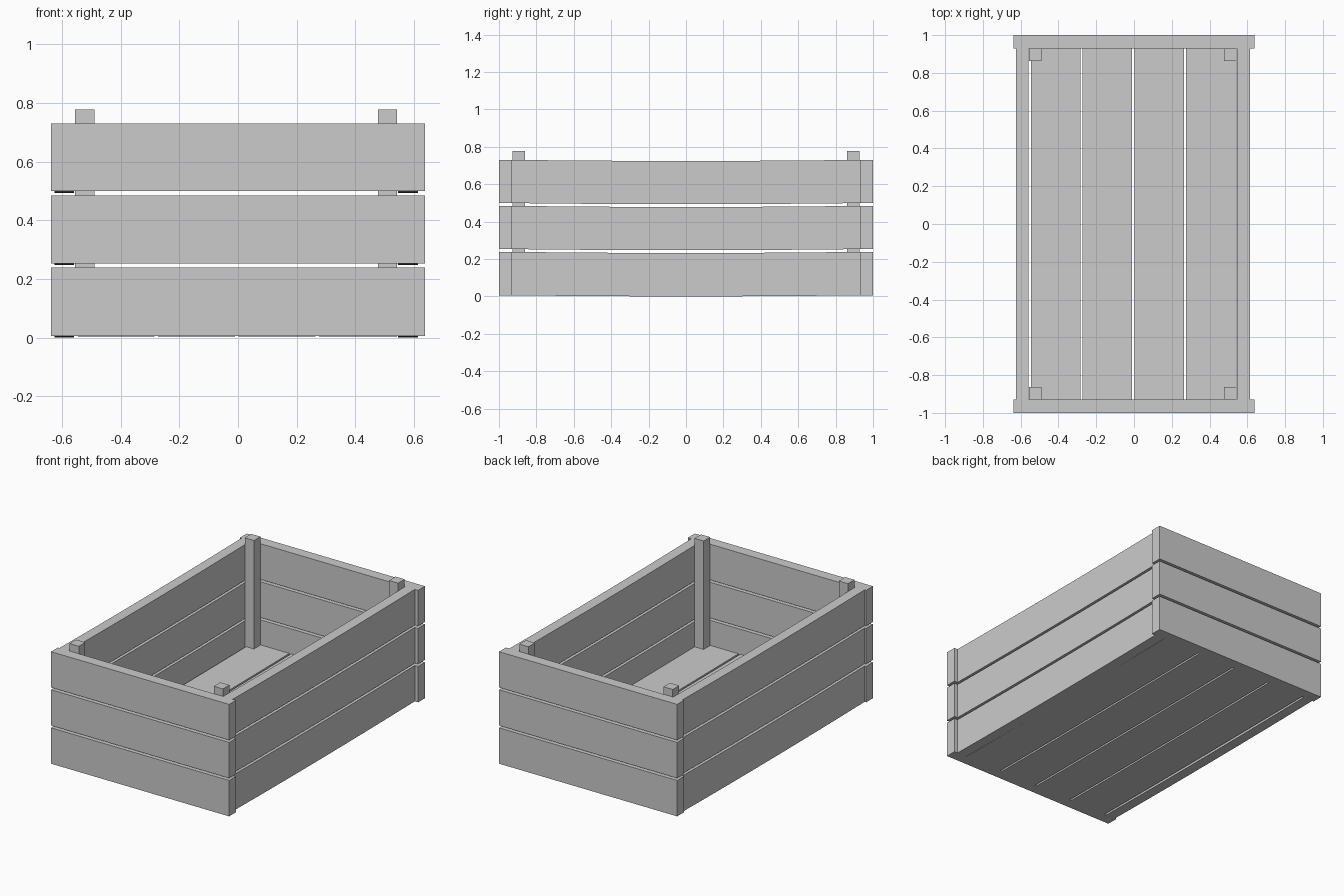
import bpy, bmesh

if "Cube" in bpy.data.objects:
    bpy.data.objects.remove(bpy.data.objects["Cube"])


def board(name, x, y, z, sag=0.0, segs=1):
    """Box between the given (min, max) ranges, split along y and sagging in its middle."""
    bm = bmesh.new()
    bmesh.ops.create_cube(bm, size=1)
    if segs > 1:
        long_edges = [e for e in bm.edges
                      if abs(e.verts[0].co.y - e.verts[1].co.y) > 0.5]
        bmesh.ops.subdivide_edges(bm, edges=long_edges, cuts=segs - 1, use_grid_fill=True)
    for v in bm.verts:
        t = 2 * v.co.y
        v.co.x = x[0] + (v.co.x + 0.5) * (x[1] - x[0])
        v.co.y = y[0] + (v.co.y + 0.5) * (y[1] - y[0])
        v.co.z = z[0] + (v.co.z + 0.5) * (z[1] - z[0]) - sag * (1 - t * t)
    bmesh.ops.recalc_face_normals(bm, faces=bm.faces)
    mesh = bpy.data.meshes.new(name)
    bm.to_mesh(mesh)
    bm.free()
    obj = bpy.data.objects.new(name, mesh)
    bpy.context.collection.objects.link(obj)
    return obj


END = 0.93      # inner face of the end boards
rows = [("lower", (0.006, 0.238)), ("middle", (0.253, 0.484)), ("upper", (0.499, 0.73))]

# Wall slats: straight end boards, slightly sagging long boards
for level, z in rows:
    board(f"front_{level}_slat", (-0.637, 0.637), (-1.0, -END), z)
    board(f"back_{level}_slat", (-0.637, 0.637), (END, 1.0), z)
    board(f"left_{level}_slat", (-0.626, -0.559), (-END, END), z, 0.006, 8)
    board(f"right_{level}_slat", (0.545, 0.613), (-END, END), z, 0.006, 8)

# Floor planks
planks = [(-0.546, -0.284), (-0.272, -0.01), (0.002, 0.264), (0.276, 0.542)]
for i, x in enumerate(planks):
    board(f"floor_plank_{i + 1}", x, (-END, END), (0.006, 0.076), 0.003, 8)

# Corner posts standing on the floor and rising above the walls
for side, x in (("left", (-0.555, -0.489)), ("right", (0.477, 0.542))):
    board(f"front_{side}_post", x, (-0.928, -0.862), (0.07, 0.777))
    board(f"back_{side}_post", x, (0.862, 0.928), (0.07, 0.777))
